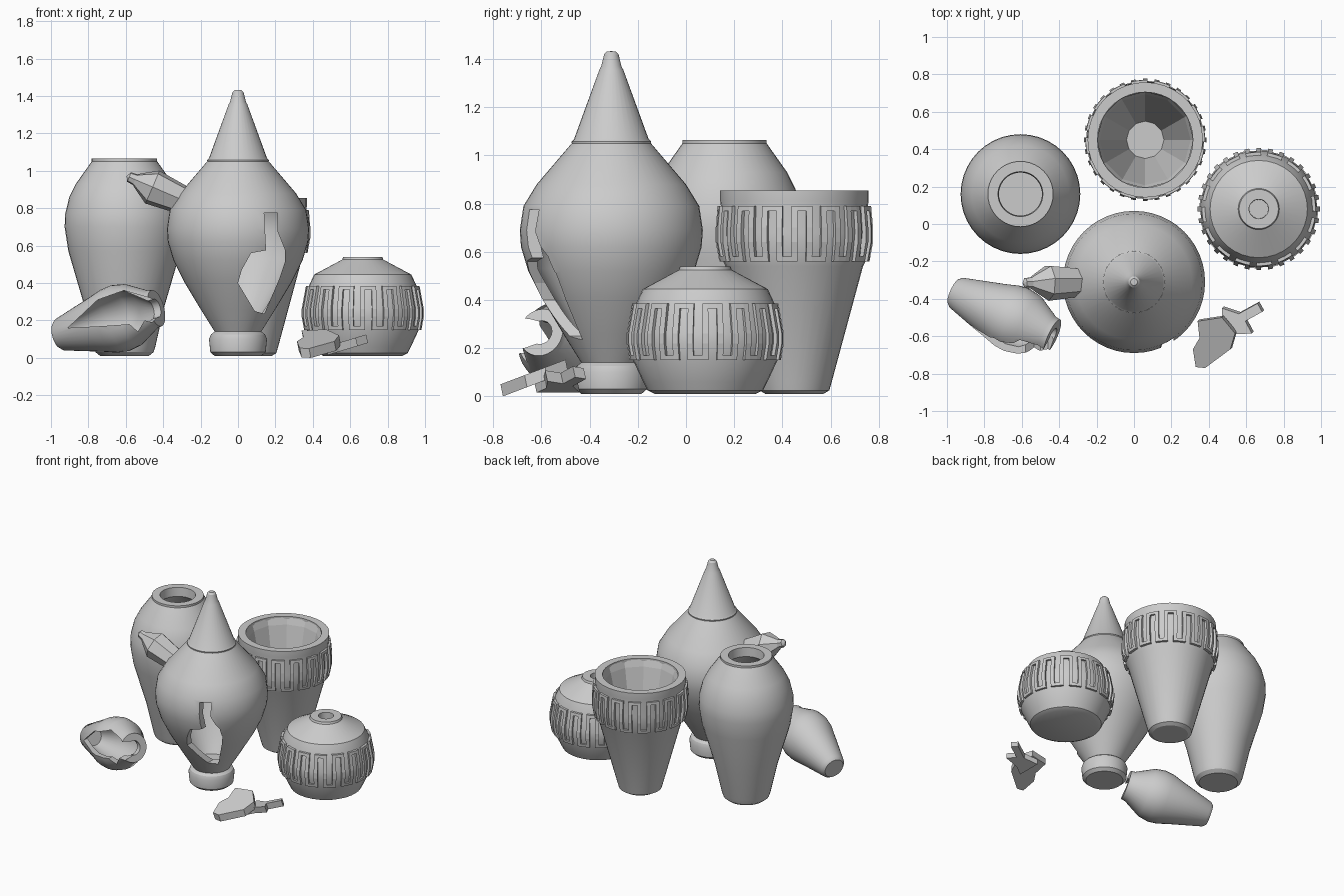
import bpy, bmesh, math
from mathutils import Matrix, Vector

if "Cube" in bpy.data.objects:
    bpy.data.objects.remove(bpy.data.objects["Cube"])


def finish(name, bm, angle=30):
    bmesh.ops.recalc_face_normals(bm, faces=bm.faces)
    me = bpy.data.meshes.new(name)
    bm.to_mesh(me)
    bm.free()
    ob = bpy.data.objects.new(name, me)
    bpy.context.collection.objects.link(ob)
    smooth(ob, angle)
    return ob


def smooth(ob, angle):
    bpy.ops.object.select_all(action='DESELECT')
    ob.select_set(True)
    bpy.context.view_layer.objects.active = ob
    if angle:
        bpy.ops.object.shade_smooth_by_angle(angle=math.radians(angle))


def lathe(name, profile, matrix, seg=40, angle=30):
    """Revolve (radius, height) points; radius 0 makes a pole."""
    bm = bmesh.new()
    rings = []
    for r, z in profile:
        n = seg if r > 0 else 1
        rings.append([bm.verts.new(matrix @ Vector((r * math.cos(2 * math.pi * i / n),
                                                    r * math.sin(2 * math.pi * i / n), z)))
                      for i in range(n)])
    for a, b in zip(rings, rings[1:]):
        for i in range(seg):
            j = (i + 1) % seg
            q = [a[i % len(a)], a[j % len(a)], b[j % len(b)], b[i % len(b)]]
            bm.faces.new(list(dict.fromkeys(q)))
    return finish(name, bm, angle)


def prism(name, lower, upper):
    """Closed slab between two matching outlines."""
    bm = bmesh.new()
    a = [bm.verts.new(p) for p in lower]
    b = [bm.verts.new(p) for p in upper]
    n = len(a)
    bm.faces.new(a)
    bm.faces.new(b[::-1])
    for i in range(n):
        bm.faces.new((a[i], a[(i + 1) % n], b[(i + 1) % n], b[i]))
    return finish(name, bm, 0)


def cut(ob, outline, far):
    """Break a hole through the front of a vessel, outline given in x, z."""
    c = prism("hole_cutter", [(x, -1.2, z) for x, z in outline],
              [(x, far(x), z) for x, z in outline])
    c.hide_render = True
    m = ob.modifiers.new("hole", 'BOOLEAN')
    m.object, m.operation, m.solver = c, 'DIFFERENCE', 'EXACT'
    smooth(ob, 0)
    bpy.ops.object.modifier_apply(modifier=m.name)
    bpy.data.objects.remove(c)
    smooth(ob, 30)


def meander(name, cx, cy, shape, n=16, w=0.025, t=0.014):
    """Raised square-wave band following shape, a list of (radius, height)."""
    def rad(z):
        for (r0, z0), (r1, z1) in zip(shape, shape[1:]):
            if z <= z1 + 1e-6:
                return r0 + (r1 - r0) * (z - z0) / (z1 - z0)
        return shape[-1][0]
    bm = bmesh.new()

    def bar(a0, a1, levels):
        rows = []
        for z in levels:
            r = rad(z)
            rows.append([bm.verts.new((cx + q * math.cos(a), cy + q * math.sin(a), z))
                         for q, a in ((r - .01, a0), (r + t, a0), (r + t, a1), (r - .01, a1))])
        bm.faces.new(rows[0])
        bm.faces.new(rows[-1][::-1])
        for p, q in zip(rows, rows[1:]):
            for i in range(4):
                bm.faces.new((p[i], p[(i + 1) % 4], q[(i + 1) % 4], q[i]))

    lo, hi = shape[0][1], shape[-1][1]
    half = w / shape[1][0] / 2
    step = math.pi / n
    for k in range(2 * n):
        a = k * step
        bar(a - half, a + half, [z for _, z in shape])
        bar(a + half, a + step - half, (lo, lo + w * .8) if k % 2 else (hi - w * .8, hi))
    return finish(name, bm, 0)


def at(x, y):
    return Matrix.Translation((x, y, 0))


def along(start, end):
    s, e = Vector(start), Vector(end)
    return Matrix.Translation(s) @ (e - s).to_track_quat('Z', 'Y').to_matrix().to_4x4()


# tall storage jar
lathe("tall_jar", [(0, .01), (.13, .01), (.155, .03), (.165, .06), (.215, .28), (.3, .57),
                   (.32, .70), (.317, .77), (.295, .86), (.26, .93), (.175, 1.05), (.175, 1.065),
                   (.12, 1.065), (.115, 1.0), (.26, .85), (.27, .70), (.12, .08), (0, .08)],
      at(-.607, .16))

# central broken amphora, hollow with a hole in front (mouth hidden by the lid)
amphora = lathe("amphora", [(0, .01), (.125, .01), (.148, .03), (.155, .10), (.145, .125),
                            (.125, .14), (.20, .26), (.29, .41), (.345, .52), (.375, .62),
                            (.38, .69), (.365, .79), (.31, .88), (.165, 1.05), (.05, 1.05),
                            (.05, 1.0), (.14, 1.0), (.27, .86), (.325, .78), (.34, .68),
                            (.31, .53), (.10, .18), (0, .18)], at(0, -.31), 48)
cut(amphora, [(.14, .775), (.21, .775), (.21, .68), (.25, .58), (.25, .51), (.22, .42),
              (.14, .235), (.09, .25), (.0, .40), (.02, .47), (.07, .56), (.15, .575)],
    lambda x: -.35)
lathe("amphora_lid", [(0, 1.03), (.163, 1.04), (.165, 1.058), (.155, 1.068), (.05, 1.355),
                      (.042, 1.37), (.03, 1.42), (.018, 1.432), (0, 1.433)], at(0, -.31), 32)

# snapped handle stub, low-poly
lathe("broken_handle", [(0, 0), (.075, 0), (.098, .21), (.05, .285), (.032, .31), (.028, .345), (0, .36)],
      along((-.265, -.31, .83), (-.59, -.315, .97)), 7, 0)

# open cup with faceted inside and raised band
lathe("cup", [(0, .01), (.12, .01), (.145, .025), (.155, .06), (.285, .54), (.3, .57),
              (.312, .68), (.305, .79), (.308, .81), (.308, .855), (.255, .855), (.255, .835)],
      at(.06, .45), 36)
lathe("cup_inside", [(.26, .845), (.243, .80), (.10, .15), (0, .15)], at(.06, .45), 12, 0)
meander("cup_band", .06, .45, [(.298, .56), (.313, .64), (.313, .70), (.305, .79)])

# squat pot with raised band
lathe("squat_pot", [(0, .01), (.21, .01), (.24, .025), (.258, .06), (.30, .15), (.313, .22),
                    (.313, .26), (.29, .38), (.26, .445), (.11, .525), (.105, .54),
                    (.052, .54), (.05, .42), (0, .42)], at(.667, .08), 36)
meander("squat_pot_band", .667, .08, [(.30, .15), (.313, .22), (.313, .26), (.29, .385)])

# fallen broken jar
fallen = lathe("fallen_jar", [(0, 0), (.07, 0), (.088, .02), (.15, .24), (.175, .32), (.182, .38),
                              (.17, .45), (.105, .57), (.10, .60), (.05, .60), (.05, .56),
                              (.135, .44), (.145, .37), (.12, .25), (.06, .05), (0, .05)],
               along((-.965, -.36, .12), (-.42, -.61, .27)), 32)
cut(fallen, [(-.91, .16), (-.75, .31), (-.61, .36), (-.47, .32), (-.43, .30), (-.35, .29),
             (-.35, .235), (-.43, .22), (-.46, .19), (-.50, .20), (-.535, .14), (-.58, .18),
             (-.72, .17)],
    lambda x: -.36 - (x + .965) * .46)


# broken pieces on the ground
def shard(name, outline, base, t):
    prism(name, [(x, y, base(x, y)) for x, y in outline],
          [(x - .01, y - .01, base(x, y) + t) for x, y in outline])


shard("shard_large", [(.325, -.66), (.34, -.755), (.39, -.76), (.525, -.66), (.55, -.575),
                      (.48, -.49), (.35, -.51), (.36, -.60)],
      lambda x, y: .0 + (y + .76) * .38, .05)
shard("shard_small", [(.48, -.44), (.57, -.47), (.67, -.415), (.695, -.46), (.605, -.51),
                      (.64, -.575), (.545, -.58), (.48, -.62)],
      lambda x, y: .015 + (x - .48) * .3, .045)
